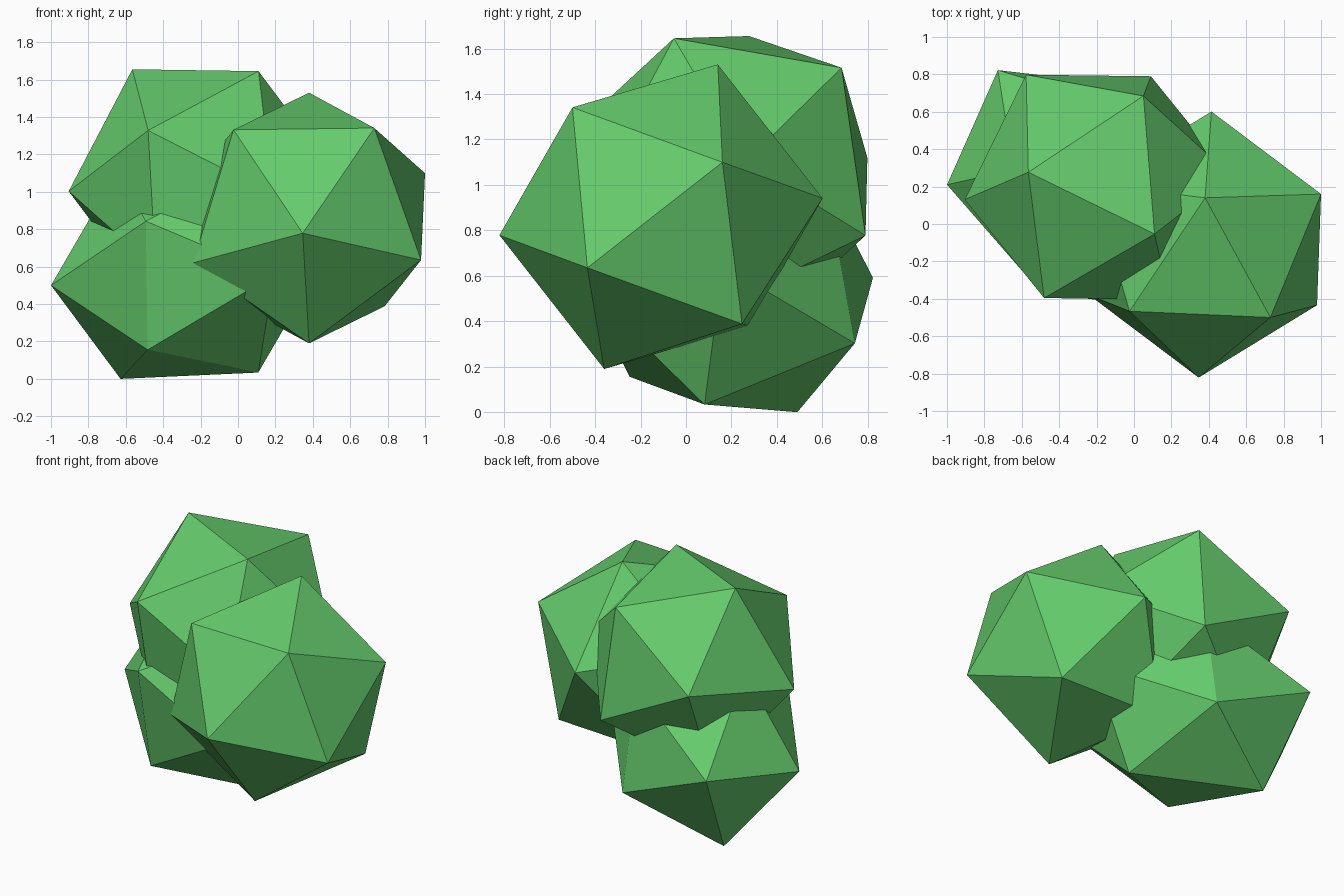
import bpy, bmesh
from mathutils import Matrix, Vector

if "Cube" in bpy.data.objects:
    bpy.data.objects.remove(bpy.data.objects["Cube"])

# Leaf colour
leaf = bpy.data.materials.new("leaf_green")
leaf.diffuse_color = (0.13, 0.6, 0.15, 1)
leaf.use_nodes = True
leaf.node_tree.nodes["Principled BSDF"].inputs["Base Color"].default_value = leaf.diffuse_color


def clump(name, centre, x_axis, y_axis, z_axis):
    """Icosahedron whose local axes (with length) are given directly."""
    frame = Matrix((x_axis, y_axis, z_axis)).transposed().to_4x4()
    frame.translation = Vector(centre)
    bm = bmesh.new()
    bmesh.ops.create_icosphere(bm, subdivisions=1, radius=1)
    bmesh.ops.transform(bm, matrix=frame, verts=bm.verts)
    bmesh.ops.recalc_face_normals(bm, faces=bm.faces)
    mesh = bpy.data.meshes.new(name)
    bm.to_mesh(mesh)
    bm.free()
    mesh.materials.append(leaf)
    obj = bpy.data.objects.new(name, mesh)
    bpy.context.collection.objects.link(obj)
    return obj


# Right front clump
clump("right_leaf_clump", (0.38, -0.11, 0.86),
      (0.693, 0.177, -0.067), (-0.185, 0.647, -0.235), (0.0, 0.25, 0.67))

# Upper back clump
clump("upper_leaf_clump", (-0.195, 0.197, 1.053),
      (0.526, -0.32, 0.361), (0.312, 0.635, 0.11), (-0.37, 0.08, 0.602))

# Lower left clump, slightly squashed
clump("lower_leaf_clump", (-0.268, 0.186, 0.573),
      (-0.638, -0.125, 0.205), (-0.144, 0.629, 0.256), (-0.36, 0.304, -0.573))
